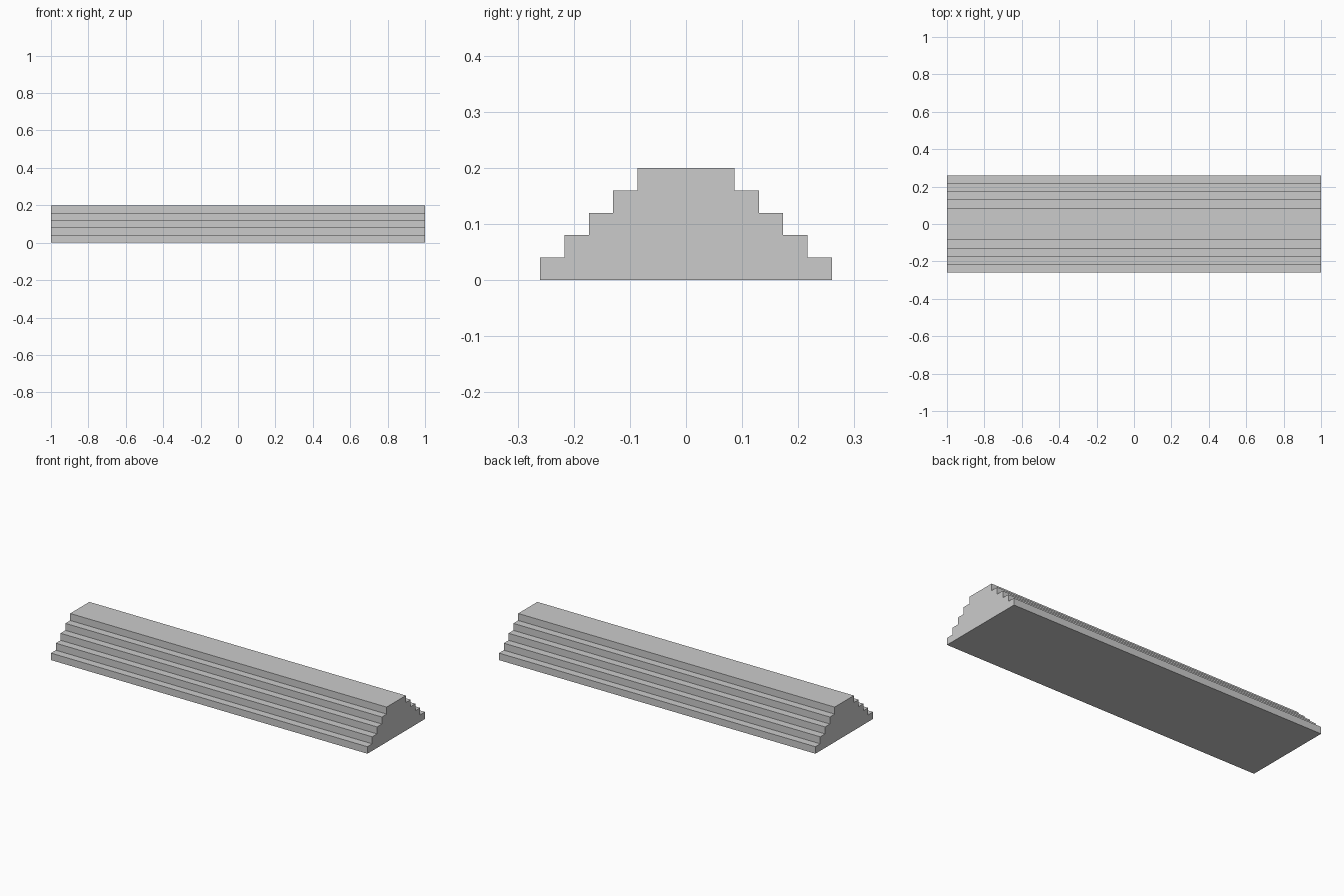
import bpy, bmesh

if "Cube" in bpy.data.objects:
    bpy.data.objects.remove(bpy.data.objects["Cube"])

STEPS = 5
RISE = 0.04
TREAD = 0.0434
BASE_HALF = 0.26
HALF_LENGTH = 1.0

# Right half of the stepped cross-section, from the base up
half = []
for i in range(STEPS):
    y = BASE_HALF - i * TREAD
    half += [(y, i * RISE), (y, (i + 1) * RISE)]

# Mirror it to close the outline
outline = half + [(-y, z) for y, z in reversed(half)]

# Extrude the outline along x into one solid block of steps
bm = bmesh.new()
face = bm.faces.new([bm.verts.new((-HALF_LENGTH, y, z)) for y, z in outline])
ext = bmesh.ops.extrude_face_region(bm, geom=[face], use_keep_orig=True)
verts = [g for g in ext["geom"] if isinstance(g, bmesh.types.BMVert)]
bmesh.ops.translate(bm, verts=verts, vec=(2 * HALF_LENGTH, 0, 0))
bmesh.ops.recalc_face_normals(bm, faces=bm.faces)

mesh = bpy.data.meshes.new("double_sided_steps")
bm.to_mesh(mesh)
bm.free()
bpy.context.collection.objects.link(bpy.data.objects.new("double_sided_steps", mesh))
